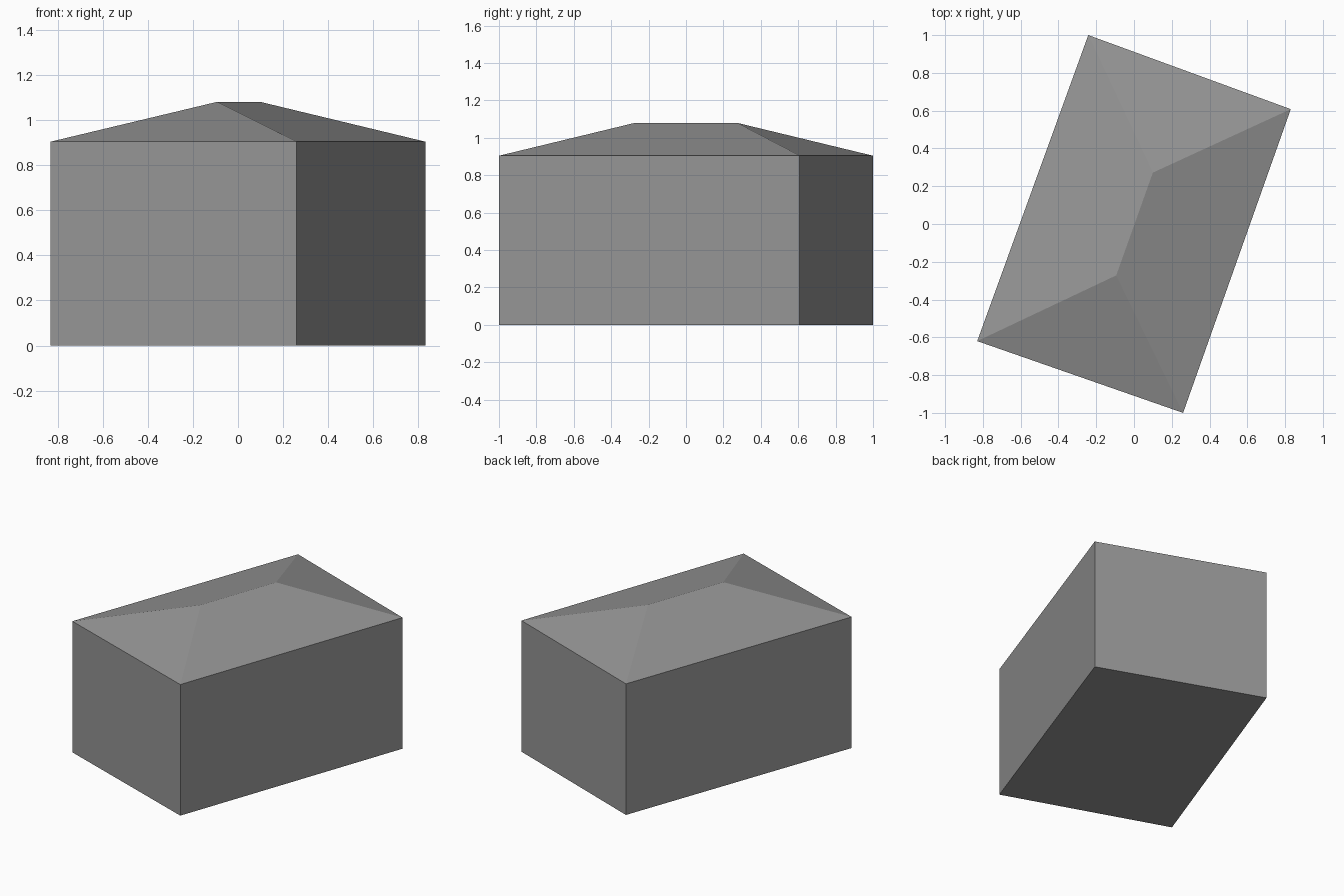
import bpy
import bmesh

cube = bpy.data.objects.get("Cube")
if cube:
    bpy.data.objects.remove(cube, do_unlink=True)

EAVE = 0.904
RIDGE = 1.08
# Slightly irregular footprint, counter-clockwise from the front-right corner
FOOTPRINT = [(-0.83, -0.62), (0.26, -1.0), (0.83, 0.608), (-0.242, 1.0)]
RIDGE_ENDS = [(-0.094, -0.272), (0.1, 0.272)]

grey = bpy.data.materials.new("plain grey")
grey.use_nodes = True
colour = (0.3, 0.3, 0.3, 1)
grey.diffuse_color = colour
grey.node_tree.nodes["Principled BSDF"].inputs["Base Color"].default_value = colour


def ring(bm, points, z):
    return [bm.verts.new((x, y, z)) for x, y in points]


def finish(bm, name):
    mesh = bpy.data.meshes.new(name)
    bm.normal_update()
    bm.to_mesh(mesh)
    bm.free()
    mesh.materials.append(grey)
    obj = bpy.data.objects.new(name, mesh)
    bpy.context.collection.objects.link(obj)


# Walls with a closed floor
bm = bmesh.new()
base = ring(bm, FOOTPRINT, 0)
top = ring(bm, FOOTPRINT, EAVE)
bm.faces.new(base[::-1])
for i in range(4):
    j = (i + 1) % 4
    bm.faces.new((base[i], base[j], top[j], top[i]))
finish(bm, "walls")

# Hipped roof: triangular ends, sloping sides
bm = bmesh.new()
a, b, c, d = ring(bm, FOOTPRINT, EAVE)
front, back = ring(bm, RIDGE_ENDS, RIDGE)
for face in ((a, b, front), (b, c, back, front), (c, d, back), (d, a, front, back)):
    bm.faces.new(face)
finish(bm, "hipped_roof")
